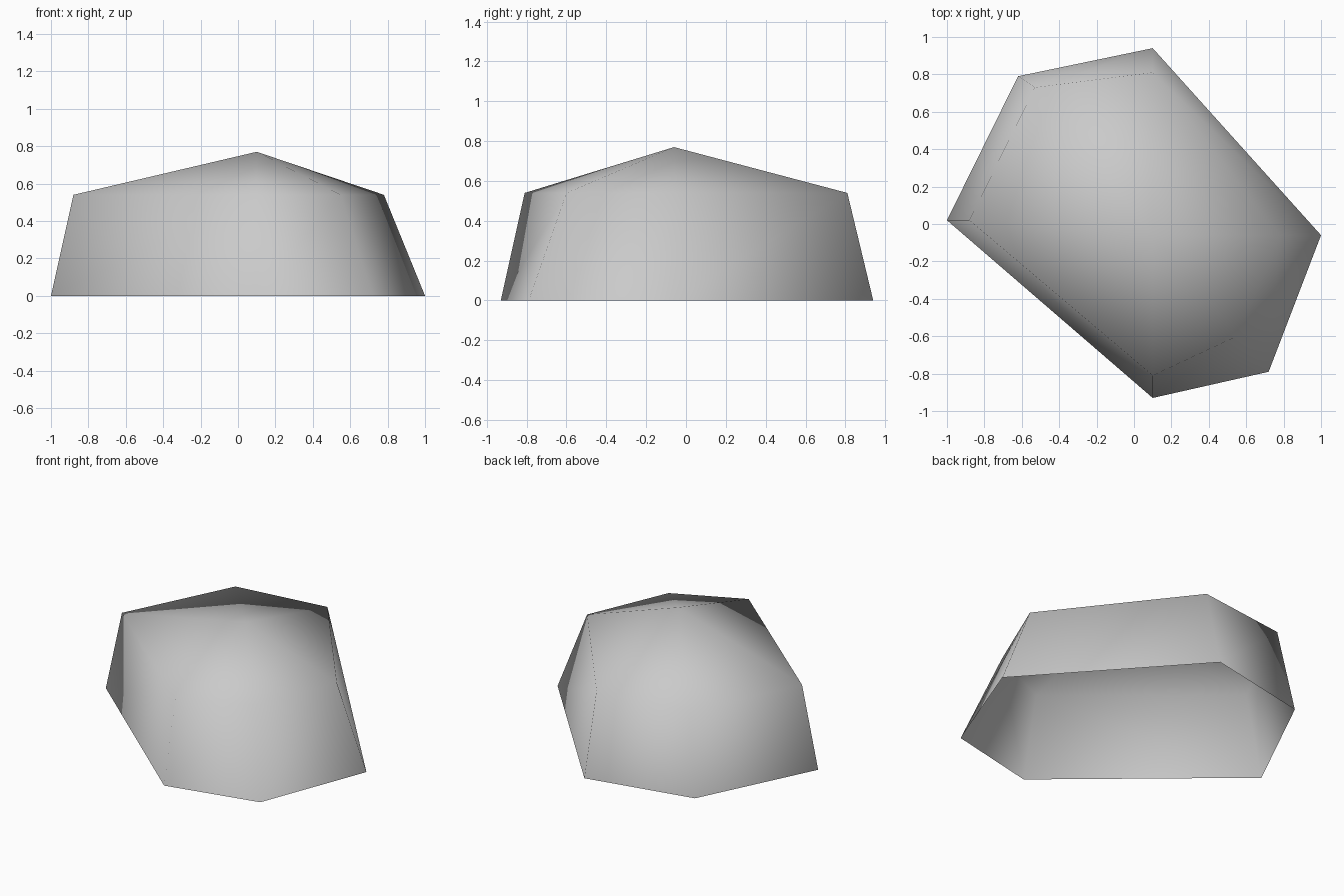
import bpy
import bmesh

old = bpy.data.objects.get("Cube")
if old:
    bpy.data.objects.remove(old, do_unlink=True)

# Stone material
grey = (0.59, 0.59, 0.59, 1.0)
stone = bpy.data.materials.new("stone_grey")
stone.use_nodes = True
stone.diffuse_color = grey
shader = stone.node_tree.nodes["Principled BSDF"]
shader.inputs["Base Color"].default_value = grey

# Six-sided outlines, counter-clockwise from above
foot = [(-1, 0.02), (0.1, -0.93), (0.72, -0.79),
        (1, -0.06), (0.1, 0.94), (-0.62, 0.79)]
shoulder = [(-0.88, 0.02), (0.1, -0.81), (0.55, -0.6),
            (0.78, -0.06), (0.1, 0.81), (-0.53, 0.73)]
shoulder_height = 0.54
peak = (0.1, -0.06, 0.77)

bm = bmesh.new()


def ring(outline, height):
    return [bm.verts.new((x, y, height)) for x, y in outline]


lower = ring(foot, 0)
upper = ring(shoulder, shoulder_height)
tip = bm.verts.new(peak)

# Leaning walls and sloped crown, open underneath
for i in range(len(lower)):
    j = (i + 1) % len(lower)
    bm.faces.new((lower[i], lower[j], upper[j]))
    bm.faces.new((lower[i], upper[j], upper[i]))
    bm.faces.new((upper[i], upper[j], tip))
for face in bm.faces:
    face.smooth = True

mesh = bpy.data.meshes.new("rock")
bm.to_mesh(mesh)
bm.free()
mesh.materials.append(stone)
rock = bpy.data.objects.new("rock", mesh)
bpy.context.collection.objects.link(rock)
